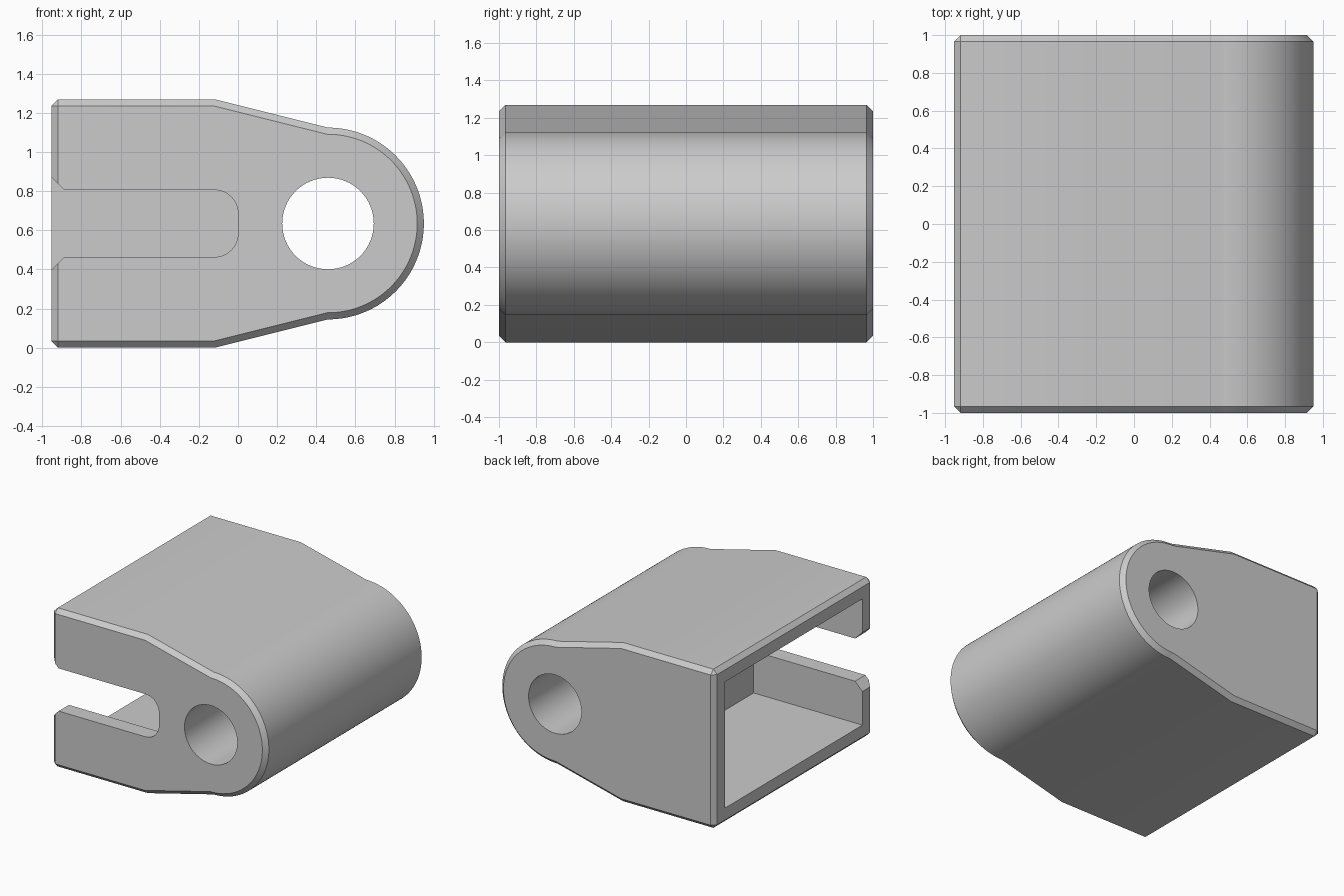
import bpy, bmesh
from math import sin, cos, pi, radians

cube = bpy.data.objects.get("Cube")
if cube:
    bpy.data.objects.remove(cube, do_unlink=True)

MID = 0.635                      # height of the pivot axis
PIVOT_X, BACK_X = 0.46, -0.953   # pivot position and open end
CHAMFER = 0.034
WALL = 0.13

grey = bpy.data.materials.new("plain grey")
grey.use_nodes = True
colour = (0.6, 0.6, 0.6, 1)
grey.diffuse_color = colour
grey.node_tree.nodes["Principled BSDF"].inputs["Base Color"].default_value = colour


def arc(cx, cz, r, start, end, steps):
    """Points on an arc in the xz plane, angles in degrees."""
    angles = [radians(start + (end - start) * i / steps) for i in range(steps + 1)]
    return [(cx + r * cos(a), cz + r * sin(a)) for a in angles]


def prism(name, profile, y0, y1, chamfer=0):
    """Extrude an xz profile along y, optionally chamfering caps and open end."""
    bm = bmesh.new()
    face = bm.faces.new([bm.verts.new((x, y0, z)) for x, z in profile])
    new = bmesh.ops.extrude_face_region(bm, geom=[face])["geom"]
    verts = [v for v in new if isinstance(v, bmesh.types.BMVert)]
    bmesh.ops.translate(bm, verts=verts, vec=(0, y1 - y0, 0))
    bmesh.ops.recalc_face_normals(bm, faces=bm.faces)
    if chamfer:
        rim = [e for e in bm.edges
               if abs(e.verts[0].co.y - e.verts[1].co.y) < 1e-5
               or all(v.co.x < BACK_X + 1e-4 for v in e.verts)]
        bmesh.ops.bevel(bm, geom=rim, offset=chamfer, segments=1,
                        profile=0.5, affect='EDGES')
    mesh = bpy.data.meshes.new(name)
    bm.to_mesh(mesh)
    bm.free()
    mesh.materials.append(grey)
    obj = bpy.data.objects.new(name, mesh)
    bpy.context.collection.objects.link(obj)
    return obj


def mirrored(upper):
    """Close a profile by reflecting its upper half about the pivot height."""
    return upper + [(x, 2 * MID - z) for x, z in reversed(upper)]


# Outer shell: square end tapering to a round nose
nose = arc(PIVOT_X, MID, 0.49, 90, -90, 64)
shell_top = [(BACK_X, 2 * MID), (-0.12, 2 * MID)]
shell_bottom = [(x, 0) for x, z in reversed(shell_top)]
body = prism("hinge_body", shell_top + nose + shell_bottom, -1, 1, CHAMFER)

# Pivot bore through the nose
bore = prism("pivot_bore", arc(PIVOT_X, MID, 0.234, 0, 360, 64)[:-1], -1.2, 1.2)

# Rectangular pocket entering from the open end
pocket = prism("pocket", mirrored([(-1.2, 2 * MID - WALL), (0.01, 2 * MID - WALL)]),
               WALL - 1, 1 - WALL)

# Round-ended slot with a flared mouth, in the front wall only
HALF, ROUND = 0.171, 0.12
mouth = HALF + 0.065
slot_upper = [(-1.2, MID + mouth), (BACK_X, MID + mouth), (BACK_X + 0.065, MID + HALF)]
slot_upper += arc(-ROUND, MID + HALF - ROUND, ROUND, 90, 0, 12)
slot = prism("front_slot", mirrored(slot_upper), -1.2, -0.8)

# Cut the openings
bpy.context.view_layer.objects.active = body
for cutter in (bore, pocket, slot):
    cut = body.modifiers.new(cutter.name, 'BOOLEAN')
    cut.operation = 'DIFFERENCE'
    cut.solver = 'EXACT'
    cut.object = cutter
    bpy.ops.object.modifier_apply(modifier=cut.name)
    bpy.data.objects.remove(cutter, do_unlink=True)

# Smooth the curves, keep chamfers crisp
bpy.ops.object.select_all(action='DESELECT')
body.select_set(True)
bpy.ops.object.shade_smooth_by_angle(angle=radians(30))
